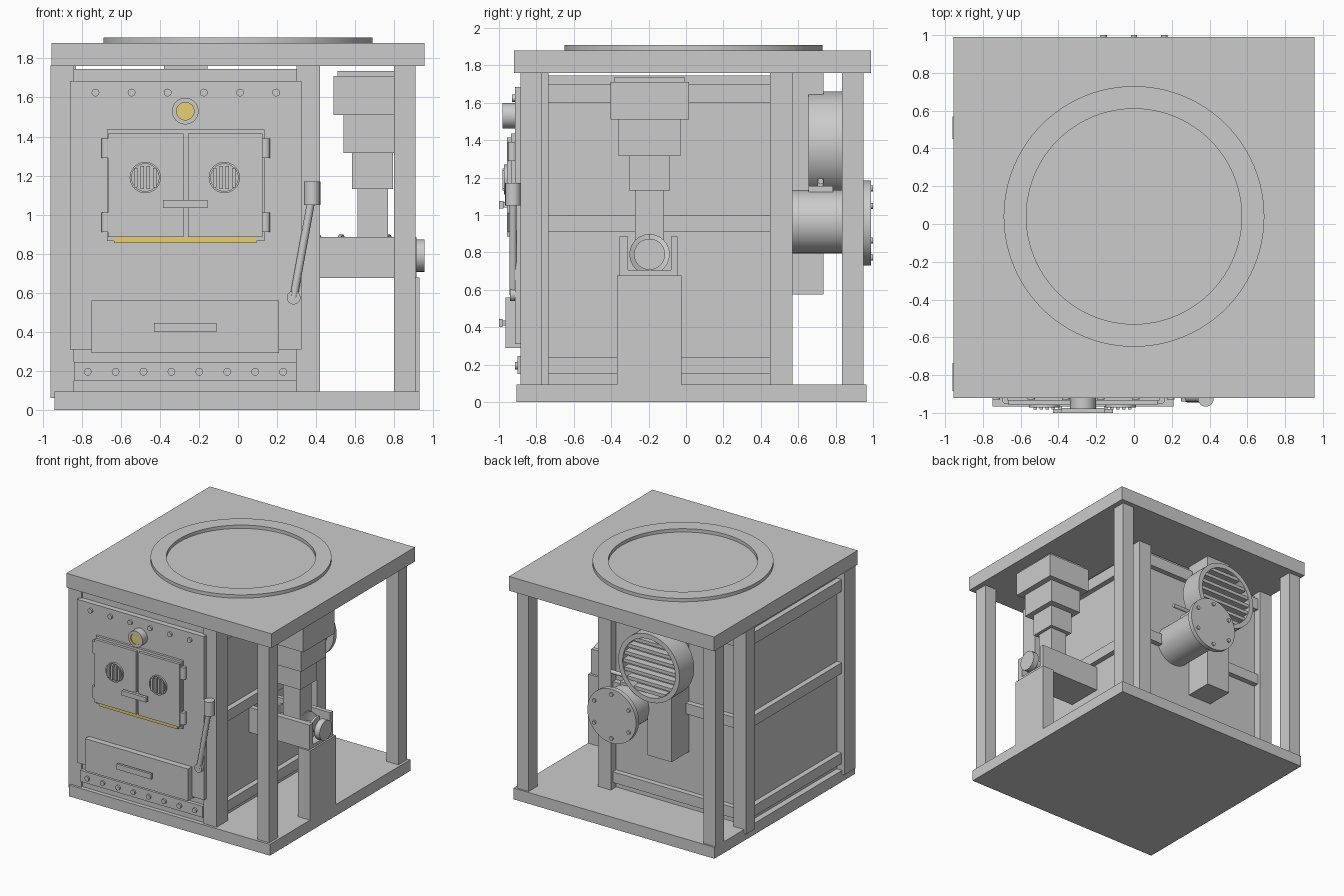
import bpy, bmesh, math
from mathutils import Vector, Matrix

cube = bpy.data.objects.get("Cube")
if cube:
    bpy.data.objects.remove(cube, do_unlink=True)


def material(name, rgb):
    m = bpy.data.materials.new(name)
    m.use_nodes = True
    m.diffuse_color = (*rgb, 1)
    m.node_tree.nodes["Principled BSDF"].inputs["Base Color"].default_value = (*rgb, 1)
    return m


GREY = material("iron grey", (0.6, 0.6, 0.6))
GLOW = material("glow yellow", (0.8, 0.63, 0.17))


def finish(name, bm, mat=GREY, smooth=False):
    bmesh.ops.recalc_face_normals(bm, faces=bm.faces)
    mesh = bpy.data.meshes.new(name)
    bm.to_mesh(mesh)
    bm.free()
    mesh.materials.append(mat)
    ob = bpy.data.objects.new(name, mesh)
    bpy.context.collection.objects.link(ob)
    if smooth:
        bpy.ops.object.select_all(action="DESELECT")
        ob.select_set(True)
        bpy.context.view_layer.objects.active = ob
        bpy.ops.object.shade_smooth_by_angle(angle=math.radians(35))
    return ob


def box(name, x, y, z, mat=GREY):
    """Box from three (low, high) ranges."""
    bm = bmesh.new()
    bmesh.ops.create_cube(bm, size=1)
    size = [b - a for a, b in (x, y, z)]
    mid = [(a + b) / 2 for a, b in (x, y, z)]
    bmesh.ops.transform(bm, verts=bm.verts,
                        matrix=Matrix.Translation(mid) @ Matrix.Diagonal((*size, 1)))
    return finish(name, bm, mat)


def rod(name, a, b, r, sides=32, mat=GREY):
    """Cylinder between two points."""
    a, b = Vector(a), Vector(b)
    bm = bmesh.new()
    bmesh.ops.create_cone(bm, cap_ends=True, segments=sides, radius1=r, radius2=r,
                          depth=(b - a).length)
    turn = (b - a).to_track_quat("Z", "Y").to_matrix().to_4x4()
    bmesh.ops.transform(bm, verts=bm.verts, matrix=Matrix.Translation((a + b) / 2) @ turn)
    return finish(name, bm, mat, sides > 8)


def lathe(name, profile, loc, axis="Z", sides=64):
    """Closed (radius, height) profile turned about an axis."""
    bm = bmesh.new()
    rings = []
    for i in range(sides):
        t = 2 * math.pi * i / sides
        rings.append([bm.verts.new((r * math.cos(t), r * math.sin(t), h)) for r, h in profile])
    n = len(profile)
    for i in range(sides):
        p, q = rings[i], rings[(i + 1) % sides]
        for j in range(n):
            k = (j + 1) % n
            bm.faces.new((p[j], q[j], q[k], p[k]))
    turn = Vector((0, 1, 0)).to_track_quat("Z", "Y").to_matrix().to_4x4() if axis == "Y" else Matrix()
    bmesh.ops.transform(bm, verts=bm.verts, matrix=Matrix.Translation(loc) @ turn)
    return finish(name, bm, GREY, True)


# Base, top plate and cooking ring
box("base_plate", (-0.94, 0.93), (-0.905, 0.965), (0, 0.095))
box("top_plate", (-0.955, 0.955), (-0.92, 0.99), (1.76, 1.88))
lathe("top_ring", [(0.57, 0), (0.69, 0), (0.69, 0.03), (0.57, 0.03)], (0, 0.04, 1.878), sides=96)

# Outer corner posts
box("front_post", (0.80, 0.91), (-0.885, -0.77), (0.09, 1.765))
for name, x in (("back_left_post", (0.80, 0.91)), ("back_right_post", (-0.94, -0.83))):
    box(name, x, (0.835, 0.95), (0.09, 1.765))

# Firebox body, posts and rails
box("firebox", (-0.89, 0.35), (-0.87, 0.50), (0.09, 1.745))
for x in ((-0.96, -0.84), (0.30, 0.42)):
    for y in ((-0.885, -0.735), (0.45, 0.57)):
        box("firebox_post", x, y, (0.06 if x[0] < 0 else 0.09, 1.765))
for z in ((0.15, 0.24), (0.91, 1.0), (1.60, 1.70)):
    box("side_rail", (-0.935, 0.395), (-0.74, 0.455), z)
    box("back_rail", (-0.85, 0.31), (0.49, 0.545), z)

# Front panel, lower strip and bolts
box("front_panel", (-0.86, 0.325), (-0.915, -0.86), (0.31, 1.685))
box("lower_strip", (-0.84, 0.30), (-0.90, -0.86), (0.15, 0.245))
for i in range(6):
    x = -0.73 + i * 0.185
    rod("panel_bolt", (x, -0.91, 1.625), (x, -0.93, 1.625), 0.02, 12)
for i in range(8):
    x = -0.77 + i * 0.143
    rod("strip_bolt", (x, -0.89, 0.195), (x, -0.915, 0.195), 0.02, 12)

# Round sight glass
lathe("sight_rim", [(0.045, 0), (0.068, 0), (0.068, 0.07), (0.045, 0.07)],
      (-0.27, -0.98, 1.53), "Y", 32)
rod("sight_glass", (-0.27, -0.91, 1.53), (-0.27, -0.972, 1.53), 0.046, 32, GLOW)

# Double door with vents, hinges and latch
box("door_frame", (-0.67, 0.135), (-0.935, -0.90), (0.865, 1.435))
box("door_glow", (-0.635, 0.095), (-0.942, -0.90), (0.855, 0.885), GLOW)
for x, cx, hx in (((-0.665, -0.28), -0.475, -0.675), ((-0.255, 0.125), -0.07, 0.14)):
    box("door", x, (-0.957, -0.93), (0.885, 1.415))
    lathe("vent_rim", [(0.07, 0), (0.08, 0), (0.08, 0.02), (0.07, 0.02)],
          (cx, -0.972, 1.19), "Y", 32)
    for i in range(4):
        bx = cx - 0.048 + i * 0.032
        h = 0.06 if i in (1, 2) else 0.05
        box("vent_bar", (bx - 0.009, bx + 0.009), (-0.982, -0.95), (1.19 - h, 1.19 + h))
    for z in (0.96, 1.34):
        rod("hinge", (hx, -0.928, z - 0.05), (hx, -0.928, z + 0.05), 0.025, 16)
box("door_latch", (-0.385, -0.155), (-1.0, -0.975), (1.035, 1.075))
box("latch_stem", (-0.30, -0.24), (-0.98, -0.94), (1.04, 1.07))

# Ash drawer
box("ash_drawer", (-0.75, 0.21), (-0.965, -0.88), (0.29, 0.56))
box("drawer_handle", (-0.43, -0.11), (-1.0, -0.98), (0.40, 0.445))
for x in (-0.40, -0.16):
    box("drawer_handle_stem", (x, x + 0.02), (-0.985, -0.96), (0.41, 0.435))

# Damper lever
rod("lever_pivot", (0.285, -0.88, 0.575), (0.285, -0.94, 0.575), 0.035, 24)
rod("lever_rod", (0.285, -0.925, 0.575), (0.375, -0.925, 1.07), 0.02, 12)
rod("lever_grip", (0.38, -0.925, 1.05), (0.38, -0.925, 1.17), 0.042, 16)

# Stepped feed hopper
HX, HY = 0.69, -0.195
for rx, ry, z0, z1 in ((0.18, 0.19, 1.70, 1.735), (0.20, 0.21, 1.51, 1.71),
                       (0.15, 0.165, 1.315, 1.51), (0.105, 0.11, 1.13, 1.315),
                       (0.078, 0.078, 0.83, 1.13)):
    box("hopper_step", (HX - rx, HX + rx), (HY - ry, HY + ry), (z0, z1))

# Feed trough with screw and stand
box("trough_floor", (0.34, 0.915), (-0.355, -0.045), (0.675, 0.705))
for y in ((-0.355, -0.31), (-0.08, -0.045)):
    box("trough_wall", (0.34, 0.915), y, (0.70, 0.885))
rod("screw_shaft", (0.35, HY, 0.79), (0.92, HY, 0.79), 0.035, 16)
rod("screw_end", (0.905, HY, 0.79), (0.955, HY, 0.79), 0.083, 32)
bm = bmesh.new()
steps, turns = 96, 4
last = None
for i in range(steps + 1):
    t = 2 * math.pi * turns * i / steps
    x = 0.40 + 0.48 * i / steps
    row = [bm.verts.new((x + dx, HY + r * math.sin(t), 0.79 + r * math.cos(t)))
           for r, dx in ((0.03, 0), (0.108, 0), (0.108, 0.018), (0.03, 0.018))]
    if last:
        for j in range(4):
            k = (j + 1) % 4
            bm.faces.new((last[j], row[j], row[k], last[k]))
    else:
        bm.faces.new(row)
    last = row
bm.faces.new(last)
finish("screw_blade", bm)
box("trough_stand", (0.82, 0.93), (-0.37, -0.025), (0.09, 0.677))

# Rear air duct and grille drum
box("air_duct", (-0.38, -0.155), (0.50, 0.735), (0.575, 1.765))
GX, GZ = -0.25, 1.375
lathe("grille_drum", [(0.245, 0), (0.285, 0), (0.285, 0.195), (0.245, 0.195)],
      (GX, 0.655, GZ), "Y")
rod("grille_back", (GX, 0.66, GZ), (GX, 0.78, GZ), 0.25, 64)
for i in range(-3, 4):
    z = GZ + i * 0.068
    half = math.sqrt(0.25 ** 2 - (abs(i) * 0.068) ** 2)
    box("grille_bar", (GX - half, GX + half), (0.77, 0.84), (z - 0.014, z + 0.014))

# Rear pipe with bolted flange and valve
rod("rear_pipe", (0, 0.50, 0.965), (0, 0.96, 0.965), 0.17, 64)
rod("pipe_flange", (0, 0.95, 0.957), (0, 0.988, 0.957), 0.227, 64)
for i in range(6):
    t = math.pi * i / 3
    x, z = 0.185 * math.sin(t), 0.957 + 0.185 * math.cos(t)
    rod("flange_bolt", (x, 0.98, z), (x, 1.0, z), 0.016, 12)
box("valve_block", (-0.065, 0.065), (0.655, 0.785), (1.10, 1.155))
rod("valve_stem", (0, 0.72, 1.15), (0, 0.72, 1.195), 0.018, 12)
rod("valve_handle", (-0.02, 0.72, 1.18), (0.19, 0.72, 1.18), 0.016, 12)
